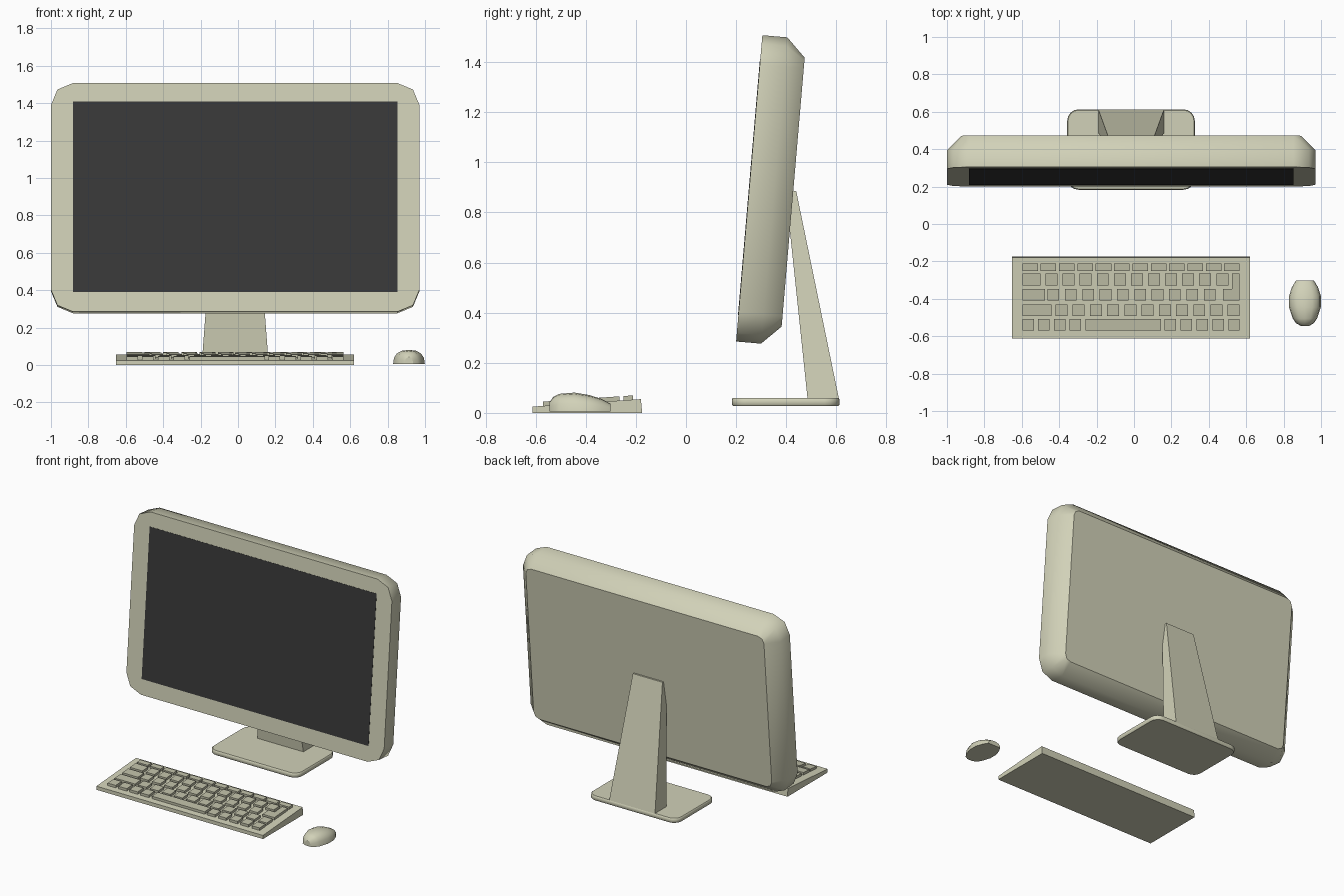
import bpy, bmesh, math
from mathutils import Vector

if "Cube" in bpy.data.objects:
    bpy.data.objects.remove(bpy.data.objects["Cube"])

CX = -0.015  # monitor and keyboard centre line


def material(name, rgb):
    m = bpy.data.materials.new(name)
    m.diffuse_color = (*rgb, 1)
    m.use_nodes = True
    m.node_tree.nodes["Principled BSDF"].inputs["Base Color"].default_value = m.diffuse_color
    return m


BODY = material("beige_plastic", (0.64, 0.64, 0.48))
KEYS = material("key_plastic", (0.52, 0.52, 0.39))
DARK = material("dark_glass", (0.04, 0.04, 0.04))


def loft(name, solids, mat, smooth=False):
    """Each solid is a list of rings, skinned in order and capped at both ends."""
    bm = bmesh.new()
    for rings in solids:
        vs = [[bm.verts.new(p) for p in r] for r in rings]
        n = len(vs[0])
        for a, b in zip(vs, vs[1:]):
            for i in range(n):
                f = bm.faces.new((a[i], a[(i + 1) % n], b[(i + 1) % n], b[i]))
                f.smooth = smooth
        bm.faces.new(vs[0][::-1])
        bm.faces.new(vs[-1])
    bmesh.ops.recalc_face_normals(bm, faces=bm.faces)
    me = bpy.data.meshes.new(name)
    bm.to_mesh(me)
    bm.free()
    me.materials.append(mat)
    ob = bpy.data.objects.new(name, me)
    bpy.context.collection.objects.link(ob)
    return ob


def rounded_rect(x0, x1, y0, y1, r, seg):
    pts = []
    for k, (cx, cy) in enumerate(((x1 - r, y1 - r), (x0 + r, y1 - r),
                                  (x0 + r, y0 + r), (x1 - r, y0 + r))):
        for s in range(seg + 1):
            a = math.pi / 2 * (k + s / seg)
            pts.append((cx + r * math.cos(a), cy + r * math.sin(a)))
    return pts


# Monitor shell: rounded slab with a chamfered back, leaning backwards
W, H = 0.985, 1.227
rings = []
for depth, inset in ((0, 0), (0.1, 0), (0.176, 0.075)):
    outline = rounded_rect(-W + inset, W - inset, inset, H - inset, 0.118 - inset, 2)
    rings.append([(x, depth, z) for x, z in outline])
shell = loft("monitor_shell", [rings], BODY, smooth=True)

# Screen panel, flush with the front
sx, z0, z1 = 0.867, 0.106, 1.129
screen = loft("screen", [[[(-sx, y, z0), (sx, y, z0), (sx, y, z1), (-sx, y, z1)]
                          for y in (-0.0015, 0.01)]], DARK)
for ob in (shell, screen):
    ob.location = (CX, 0.2, 0.285)
    ob.rotation_euler.x = -math.radians(4.9)

# Stand base: thin rounded plate with softened edges
rings = []
for z, i in ((0.028, 0.005), (0.033, 0), (0.055, 0), (0.06, 0.005)):
    rings.append([(x, y, z) for x, y in
                  rounded_rect(-0.357 + i, 0.325 - i, 0.183 + i, 0.613 - i, 0.06 - i, 4)])
loft("stand_base", [rings], BODY, smooth=True)

# Stand arm: tapered wedge rising into the monitor back
arm = []
for z, hw, y0, y1 in ((0.058, 0.175, 0.485, 0.61), (0.885, 0.113, 0.398, 0.44)):
    arm.append([(CX - hw, y0, z), (CX + hw, y0, z), (CX + hw, y1, z), (CX - hw, y1, z)])
loft("stand_arm", [arm], BODY)

# Keyboard case: wedge, higher at the back
side = [(-0.613, 0), (-0.175, 0), (-0.18, 0.055), (-0.613, 0.025)]
loft("keyboard_case", [[[(x, y, z) for y, z in side] for x in (-0.653, 0.62)]], BODY)


# Keys follow the slope of the case
def deck(y):
    return 0.025 + 0.03 * (y + 0.613) / 0.433


def key(outline):
    return [[(x, y, deck(y) + h) for x, y in outline] for h in (-0.004, 0.017)]


def box_key(x, w, y0, y1):
    return key([(x, y0), (x + w, y0), (x + w, y1), (x, y1)])


L, R = -0.597, 0.565
# rows: y range, then groups of (start x, key width, pitch, count)
rows = [
    (-0.250, -0.212, [(L, 0.083, 0.0981, 12)]),
    (-0.328, -0.265, [(L, 0.096, 0, 1), (-0.473, 0.064, 0.0913, 11)]),
    (-0.410, -0.347, [(L, 0.120, 0, 1), (-0.462, 0.062, 0.0928, 10)]),
    (-0.493, -0.430, [(L, 0.155, 0, 1), (-0.420, 0.064, 0.0921, 11)]),
    (-0.570, -0.508, [(L, 0.062, 0.0840, 4), (-0.258, 0.403, 0, 1),
                      (0.164, 0.060, 0.0853, 5)]),
]
keys = [box_key(x + i * p, w, y0, y1)
        for y0, y1, groups in rows for x, w, p, n in groups for i in range(n)]
# L-shaped key spanning two rows
keys.append(key([(0.475, -0.41), (R, -0.41), (R, -0.265), (0.524, -0.265),
                 (0.524, -0.347), (0.475, -0.347)]))
loft("keys", keys, KEYS)

# Mouse: dome sections lofted from front to back
mouse = []
for y, hw, h in ((-0.545, 0.022, 0.042), (-0.53, 0.048, 0.064), (-0.505, 0.065, 0.076),
                 (-0.445, 0.085, 0.081), (-0.385, 0.085, 0.071),
                 (-0.338, 0.07, 0.056), (-0.302, 0.048, 0.037)):
    ring = []
    for s in range(9):
        a = math.pi * s / 8
        c = math.copysign(abs(math.cos(a)) ** 0.8, math.cos(a))
        ring.append((0.914 + hw * c, y, 0.005 + (h - 0.005) * max(0, math.sin(a)) ** 0.85))
    mouse.append(ring)
mouse_ob = loft("mouse", [mouse], BODY, smooth=True)
for f in mouse_ob.data.polygons:
    if f.normal.z < -0.9:
        f.use_smooth = False
